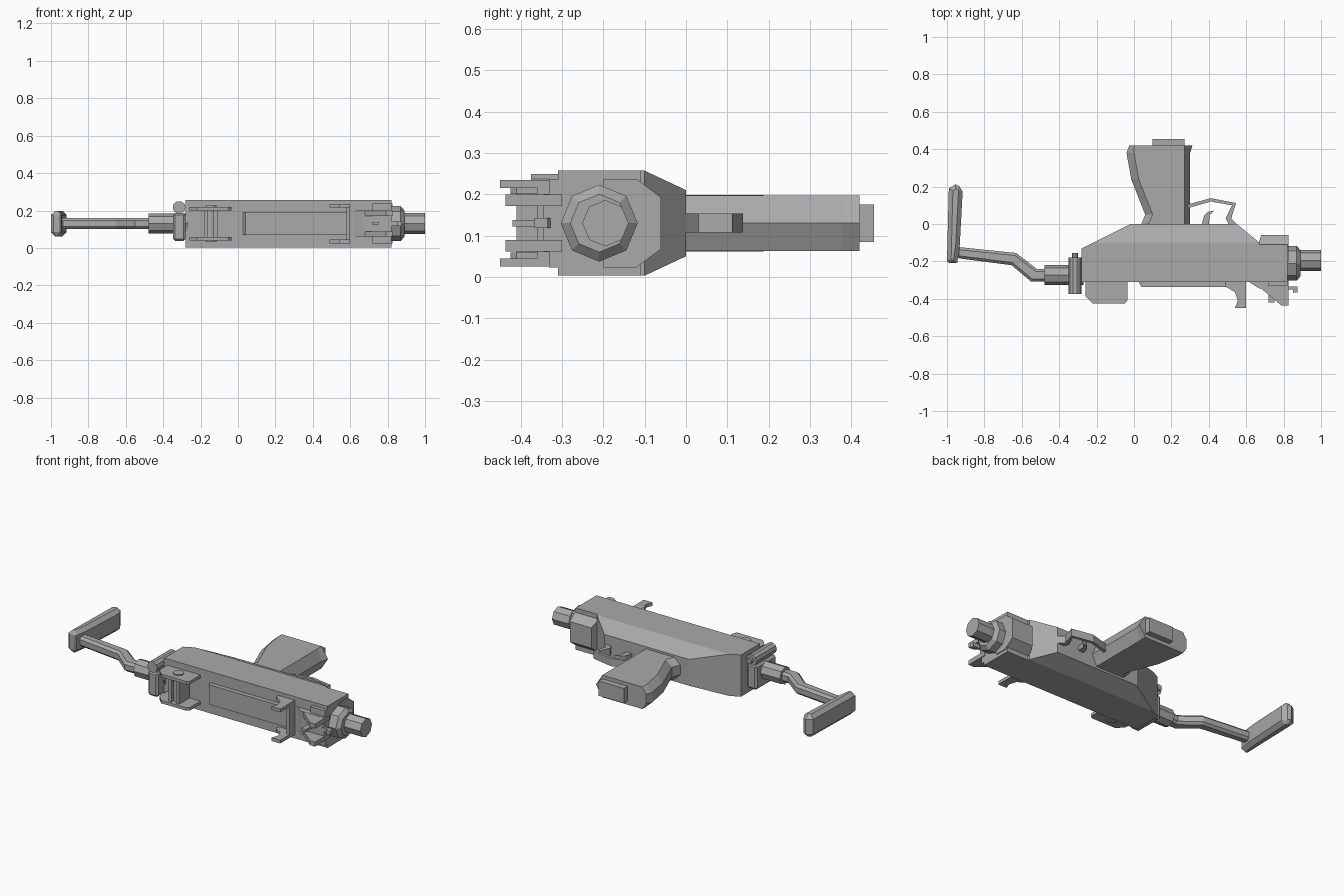
import bpy, bmesh
from math import pi
from mathutils import Matrix, Vector

cube = bpy.data.objects.get("Cube")
if cube:
    bpy.data.objects.remove(cube)

MID = 0.13   # height of the symmetry plane

grey = bpy.data.materials.new("gunmetal_grey")
grey.use_nodes = True
grey.diffuse_color = (0.4, 0.4, 0.4, 1)
grey.node_tree.nodes["Principled BSDF"].inputs["Base Color"].default_value = (0.4, 0.4, 0.4, 1)


def finish(name, bm, bevel=0):
    bmesh.ops.recalc_face_normals(bm, faces=bm.faces)
    mesh = bpy.data.meshes.new(name)
    bm.to_mesh(mesh)
    bm.free()
    mesh.materials.append(grey)
    ob = bpy.data.objects.new(name, mesh)
    bpy.context.collection.objects.link(ob)
    if bevel:
        mod = ob.modifiers.new("edge_bevel", 'BEVEL')
        mod.width = bevel
        mod.segments = 1
        mod.limit_method = 'ANGLE'
        mod.angle_limit = 1.0
    return ob


def loft(name, rings, bevel=0):
    """Closed solid through rings of equal point count."""
    bm = bmesh.new()
    loops = [[bm.verts.new(p) for p in ring] for ring in rings]
    n = len(loops[0])
    for a, b in zip(loops, loops[1:]):
        for i in range(n):
            j = (i + 1) % n
            bm.faces.new((a[i], a[j], b[j], b[i]))
    bm.faces.new(loops[0])
    bm.faces.new(loops[-1])
    return finish(name, bm, bevel)


def prism(name, outline, half, centre=MID, bevel=0):
    """Outline in plan, thickened evenly about a height."""
    return loft(name, [[(x, y, centre + s * half) for x, y in outline] for s in (-1, 1)], bevel)


def box(name, x0, x1, y0, y1, half, centre=MID, bevel=0):
    return prism(name, [(x0, y0), (x1, y0), (x1, y1), (x0, y1)], half, centre, bevel)


def pair(name, outline, half, offset):
    """Matching plates above and below the symmetry plane."""
    for label, s in (("left", 1), ("right", -1)):
        prism(label + "_" + name, outline, half, MID + s * offset)


def hull(name, points):
    bm = bmesh.new()
    for p in points:
        bm.verts.new(p)
    bmesh.ops.convex_hull(bm, input=bm.verts)
    bmesh.ops.dissolve_limit(bm, angle_limit=0.01, verts=bm.verts, edges=bm.edges)
    return finish(name, bm)


def turned(name, axis, centre, stations, sides=8):
    """Round part along an axis; stations are (distance, radius)."""
    turn = Vector((0, 0, 1)).rotation_difference(Vector(axis)).to_matrix()
    rings = []
    for d, r in stations:
        ring = [Matrix.Rotation(2 * pi * i / sides, 3, 'Z') @ Vector((r, 0, d)) for i in range(sides)]
        rings.append([Vector(centre) + turn @ v for v in ring])
    return loft(name, rings)


# Receiver, tapering toward the grip side
wide = [(-0.28, -0.31), (0.67, -0.31), (0.67, -0.1), (-0.22, -0.1), (-0.28, -0.13)]
narrow = [(-0.02, 0), (0.55, 0)]
hull("receiver", [(x, y, MID + s * 0.127) for x, y in wide for s in (-1, 1)]
     + [(x, y, MID + s * 0.08) for x, y in narrow for s in (-1, 1)])
box("receiver_front", 0.66, 0.82, -0.31, -0.11, 0.127)
box("front_cap", 0.72, 0.82, -0.332, -0.3, 0.107)
prism("top_cover", [(0.02, -0.3), (0.04, -0.337), (0.6, -0.337), (0.6, -0.3)], 0.06)

# Block below the barrel with sloped sides
hull("front_block", [(x, y, MID + s * h) for s in (-1, 1) for x, y, h in
     [(0.66, -0.12, 0.107), (0.825, -0.12, 0.107), (0.68, -0.06, 0.062), (0.825, -0.06, 0.062),
      (0.66, -0.2, 0.107), (0.825, -0.2, 0.107)]])

# Barrel and its nut
turned("barrel_nut", (1, 0, 0), (0, -0.21, MID),
       [(0.81, 0.093), (0.87, 0.093), (0.89, 0.07)])
turned("barrel", (1, 0, 0), (0, -0.195, MID), [(0.88, 0.056), (1.0, 0.056)])

# Grip: six-sided section with ridged front and back
grip_rings = []
for y, back, side, front in [(-0.02, 0.03, 0.07, 0.3), (0.05, 0.06, 0.1, 0.3),
                             (0.24, -0.015, 0.025, 0.3), (0.38, -0.04, 0, 0.3),
                             (0.42, -0.025, 0.0, 0.312)]:
    grip_rings.append([(back, y, MID + 0.03), (side, y, MID + 0.067), (0.27, y, MID + 0.067),
                       (front, y, MID), (0.27, y, MID - 0.067), (side, y, MID - 0.067),
                       (back, y, MID - 0.03)])
loft("grip", grip_rings)
box("magazine_base", 0.1, 0.27, 0.4, 0.455, 0.045)

# Trigger and guard
prism("trigger", [(0.36, -0.01), (0.375, 0.045), (0.395, 0.065), (0.43, 0.072),
                  (0.405, 0.05), (0.4, -0.01)], 0.014)
prism("trigger_guard", [(0.29, 0.085), (0.41, 0.12), (0.525, 0.1), (0.49, 0.03), (0.51, -0.01),
                        (0.56, -0.01), (0.52, 0.03), (0.545, 0.112), (0.41, 0.138),
                        (0.29, 0.105)], 0.023)

# Rear sight: two plates, cross walls and a pivot disc on each side
pair("rear_sight_plate", [(-0.26, -0.3), (-0.26, -0.385), (-0.22, -0.425), (-0.05, -0.425),
                          (-0.036, -0.41), (-0.036, -0.3)], 0.009, 0.08)
for name, x in (("rear_sight_wall", -0.17), ("rear_sight_notch", -0.12)):
    box(name, x - 0.01, x + 0.01, -0.41, -0.3, 0.075)
box("rear_sight_leaf", -0.18, -0.11, -0.36, -0.3, 0.025)
turned("rear_sight_pivot", (0, 0, 1), (-0.145, -0.365, MID), [(-0.096, 0.03), (0.096, 0.03)], 12)

# Cocking handle ears
pair("handle_ear", [(0.49, -0.3), (0.49, -0.335), (0.54, -0.365), (0.555, -0.41), (0.54, -0.45),
                    (0.6, -0.45), (0.6, -0.3)], 0.01, 0.095)
box("handle_bridge", 0.58, 0.6, -0.36, -0.3, 0.1)

# Front sight wings, post and catch
pair("front_sight_wing", [(0.68, -0.3), (0.68, -0.345), (0.79, -0.437), (0.825, -0.437),
                          (0.825, -0.3)], 0.014, 0.055)
prism("front_sight_base", [(0.6, -0.3), (0.67, -0.345), (0.82, -0.345), (0.82, -0.3)], 0.07)
box("front_sight_post", 0.72, 0.75, -0.42, -0.33, 0.008)
prism("barrel_catch", [(0.81, -0.32), (0.81, -0.35), (0.85, -0.35), (0.85, -0.367), (0.875, -0.367),
                       (0.875, -0.335), (0.83, -0.335)], 0.012)

# Stock hinge and socket
box("hinge_plate", -0.348, -0.28, -0.375, -0.18, 0.075, 0.112, 0.012)
turned("hinge_barrel", (0, 1, 0), (-0.315, 0, 0.217), [(-0.375, 0.034), (-0.18, 0.034)], 10)
turned("hinge_pin", (0, 1, 0), (-0.315, 0, 0.217), [(-0.37, 0.016), (-0.155, 0.016)], 8)
turned("stock_socket", (-1, 0, 0), (0, -0.272, MID), [(0.27, 0.053), (0.478, 0.053)])

# Cranked stock bar and butt pad
prism("stock_bar", [(-0.46, -0.24), (-0.52, -0.24), (-0.63, -0.155), (-0.95, -0.122),
                    (-0.95, -0.182), (-0.655, -0.22), (-0.55, -0.308), (-0.46, -0.308)],
      0.03, MID, 0.014)
prism("butt_pad", [(-0.99, 0.19), (-0.955, 0.212), (-0.915, 0.195), (-0.932, -0.12),
                   (-0.945, -0.205), (-0.97, -0.222), (-1.0, -0.2)], 0.068, MID, 0.022)
